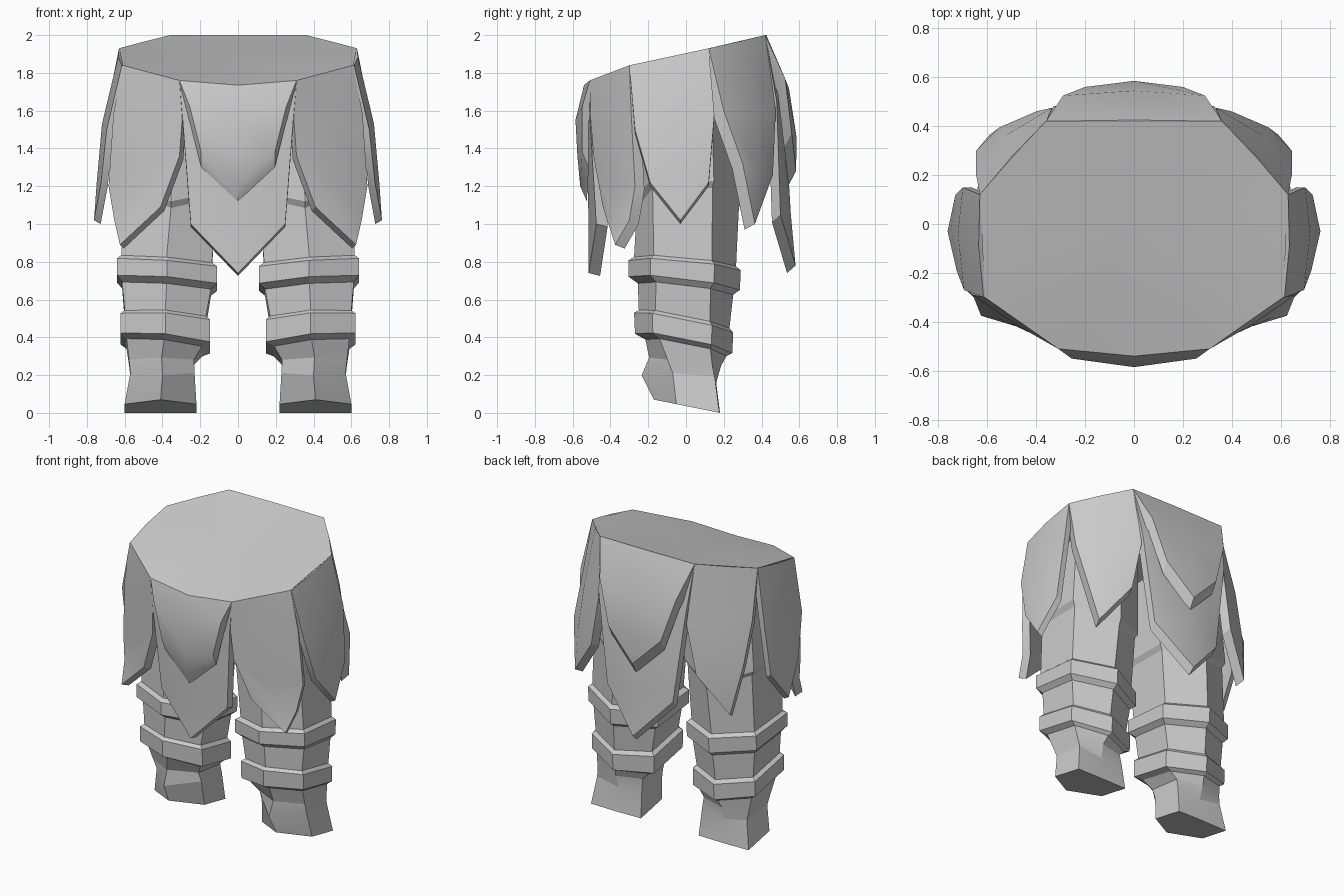
import bpy, bmesh, math
from mathutils import Vector

if "Cube" in bpy.data.objects:
    bpy.data.objects.remove(bpy.data.objects["Cube"])

grey = bpy.data.materials.new("plain grey")
grey.diffuse_color = (0.6, 0.6, 0.6, 1)
grey.use_nodes = True
grey.node_tree.nodes["Principled BSDF"].inputs["Base Color"].default_value = grey.diffuse_color


def finish(name, bm, mirror=False, angle=25):
    me = bpy.data.meshes.new(name)
    bmesh.ops.recalc_face_normals(bm, faces=bm.faces)
    bm.to_mesh(me)
    bm.free()
    me.materials.append(grey)
    ob = bpy.data.objects.new(name, me)
    bpy.context.collection.objects.link(ob)
    if mirror:
        ob.modifiers.new("mirror", 'MIRROR').use_mirror_merge = False
    bpy.ops.object.select_all(action='DESELECT')
    ob.select_set(True)
    bpy.context.view_layer.objects.active = ob
    bpy.ops.object.shade_smooth_by_angle(angle=math.radians(angle))
    return ob


def panel(name, rows, tip, offset, mirror=False):
    """Hanging cloth flap: rows of three points ending in a tip, thickened along offset."""
    bm = bmesh.new()
    grid = [[bm.verts.new(p) for p in row] for row in rows]
    end = bm.verts.new(tip)
    for a, b in zip(grid, grid[1:]):
        for i in range(2):
            bm.faces.new((a[i], b[i], b[i + 1], a[i + 1]))
    for i in range(2):
        bm.faces.new((grid[-1][i], end, grid[-1][i + 1]))
    geo = bmesh.ops.extrude_face_region(bm, geom=bm.faces[:], use_keep_orig=True)
    moved = [g for g in geo['geom'] if isinstance(g, bmesh.types.BMVert)]
    bmesh.ops.translate(bm, verts=moved, vec=Vector(offset))
    return finish(name, bm, mirror)


def centred(half):
    """Rows symmetric about x = 0 from (side x, side y, side z, middle y, middle z)."""
    return [((x, y, z), (0, my, mz), (-x, y, z)) for x, y, z, my, mz in half]


# waist cap
rim = [(0, -.54, 1.735), (.31, -.51, 1.76), (.61, -.30, 1.84), (.63, .12, 1.93),
       (.36, .42, 2.0), (0, .425, 2.0)]
rim += [(-x, y, z) for x, y, z in rim[4:0:-1]]
bm = bmesh.new()
ring = [bm.verts.new(p) for p in rim]
middle = bm.verts.new((0, -.02, 1.885))
for i, v in enumerate(ring):
    bm.faces.new((v, ring[(i + 1) % len(ring)], middle))
geo = bmesh.ops.extrude_face_region(bm, geom=bm.faces[:], use_keep_orig=True)
for g in geo['geom']:
    if isinstance(g, bmesh.types.BMVert):
        g.co = (g.co.x * .95, g.co.y * .95, g.co.z - .04)
finish("waist_cap", bm)

# front flaps, long under short
panel("front_long_flap", centred([
    (-.31, -.505, 1.76, -.53, 1.735), (-.295, -.51, 1.58, -.53, 1.5),
    (-.25, -.475, 1.0, -.515, 1.0)]), (0, -.515, .74), (0, .06, -.015))
panel("front_short_flap", centred([
    (-.31, -.51, 1.76, -.54, 1.735), (-.255, -.55, 1.62, -.585, 1.55),
    (-.195, -.55, 1.38, -.575, 1.36)]), (0, -.56, 1.2), (0, .035, -.08))

# back flaps, long under short
panel("back_long_flap", centred([
    (.36, .42, 2.0, .42, 2.0), (.33, .48, 1.65, .52, 1.65),
    (.25, .50, 1.05, .555, 1.05)]), (0, .58, .78), (0, -.045, -.04))
panel("back_short_flap", centred([
    (.36, .42, 2.0, .425, 2.0), (.29, .525, 1.77, .545, 1.72),
    (.2, .56, 1.48, .585, 1.46)]), (0, .583, 1.28), (0, -.04, -.075))

# side flaps
panel("side_flap", [
    [(.615, -.30, 1.84), (.635, -.09, 1.885), (.63, .12, 1.93)],
    [(.695, -.27, 1.5), (.72, -.04, 1.53), (.70, .15, 1.58)],
    [(.725, -.19, 1.22), (.748, -.03, 1.22), (.73, .12, 1.22)]],
    (.762, -.03, 1.02), (-.035, 0, -.02), True)

# diagonal flaps at front and back
panel("front_diagonal_flap", [
    [(.31, -.51, 1.76), (.46, -.405, 1.80), (.61, -.30, 1.84)],
    [(.295, -.505, 1.56), (.485, -.41, 1.56), (.66, -.29, 1.58)],
    [(.31, -.49, 1.36), (.50, -.41, 1.2), (.685, -.27, 1.2)],
    [(.41, -.44, 1.09), (.56, -.385, 1.03), (.655, -.30, 1.02)]],
    (.625, -.375, .89), (-.02, .05, -.02), True)
panel("back_diagonal_flap", [
    [(.63, .12, 1.93), (.5, .275, 1.965), (.36, .42, 2.0)],
    [(.645, .2, 1.6), (.52, .365, 1.6), (.335, .475, 1.6)],
    [(.645, .30, 1.32), (.55, .395, 1.28), (.40, .46, 1.26)]],
    (.59, .365, 1.0), (-.02, -.055, -.03), True)

# legs: hexagonal rings from thigh to foot
# (z, centre x, half width, front y, back y, x slope, y slope, middle drop, front corner, back corner)
rings = [
    (1.70, .33, .25, -.25, .27, 0, 0, 0, .65, .5),
    (1.20, .355, .265, -.28, .295, .1, 0, .08, .68, .5),
    (1.165, .355, .245, -.26, .28, .1, 0, .08, .68, .5),
    (.80, .378, .24, -.275, .265, .08, -.09, 0, .62, .52),
    (.78, .375, .265, -.305, .29, .08, -.09, 0, .62, .52),
    (.685, .375, .265, -.305, .285, .08, -.12, 0, .62, .52),
    (.655, .378, .235, -.255, .25, .08, -.12, 0, .62, .52),
    (.495, .385, .215, -.25, .23, .07, -.2, 0, .65, .55),
    (.475, .385, .237, -.275, .25, .07, -.2, 0, .65, .55),
    (.365, .385, .237, -.27, .245, .1, -.2, 0, .65, .55),
    (.345, .39, .20, -.215, .215, .1, -.2, 0, .65, .6),
    (.27, .405, .172, -.195, .185, 0, -.12, 0, .5, .75),
    (.205, .40, .17, -.235, .16, 0, -.1, .03, .3, .95),
    (.036, .41, .19, -.17, .18, 0, -.2, 0, .3, .98),
]
bm = bmesh.new()
loops = []
for z, cx, hx, yf, yb, sx, sy, drop, kf, kb in rings:
    pts = [(0, yf, drop), (hx, yf * kf, 0), (hx, yb * kb, 0),
           (0, yb, drop), (-hx, yb * kb, 0), (-hx, yf * kf, 0)]
    loops.append([bm.verts.new((cx + x, y, z + sx * x + sy * y - d)) for x, y, d in pts])
for a, b in zip(loops, loops[1:]):
    for i in range(6):
        j = (i + 1) % 6
        bm.faces.new((a[i], b[i], b[j], a[j]))
bm.faces.new(loops[0])
bm.faces.new(loops[-1])
finish("leg", bm, True, 14)
